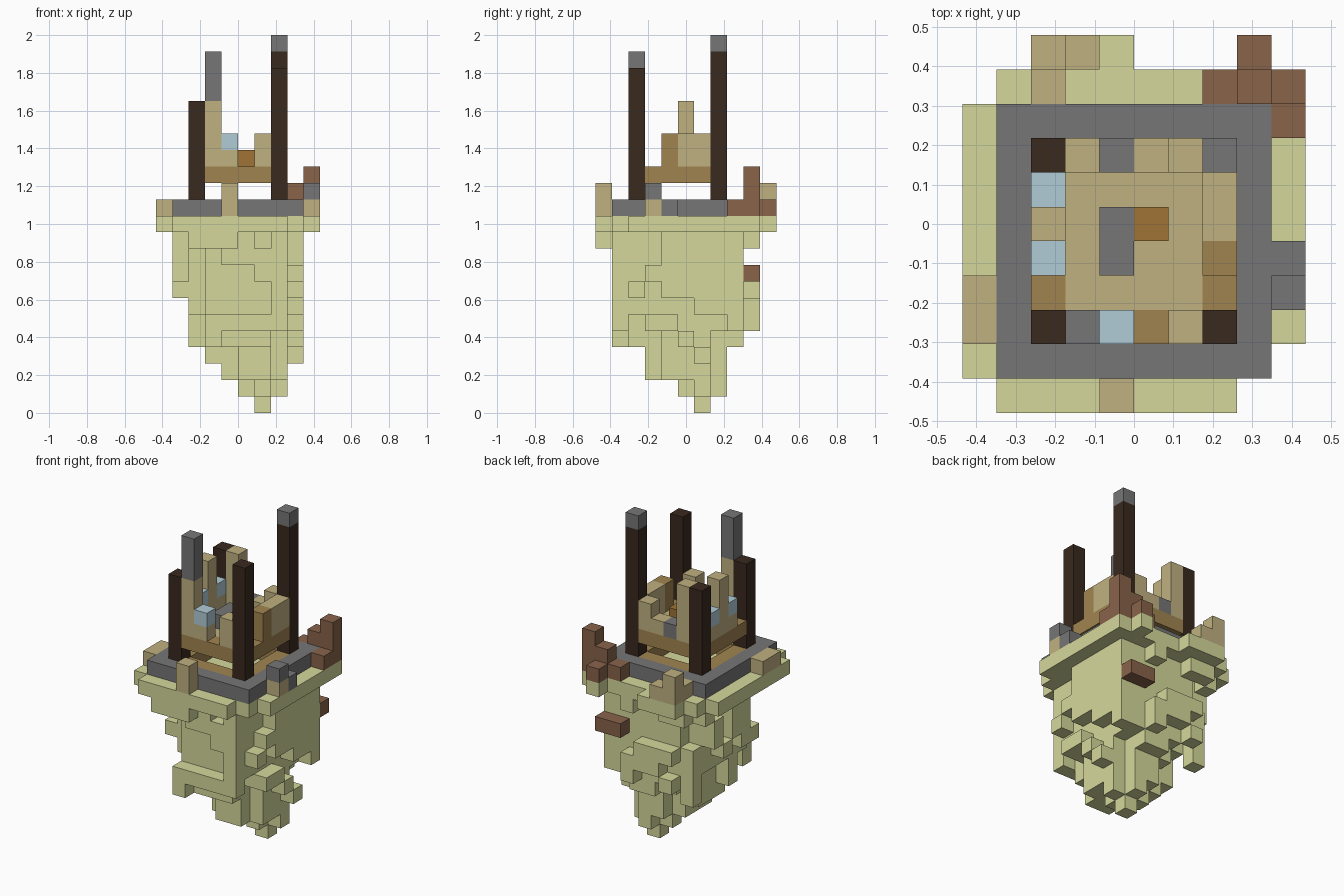
import bpy
import bmesh
from mathutils import Vector
from itertools import product

if "Cube" in bpy.data.objects:
    bpy.data.objects.remove(bpy.data.objects["Cube"], do_unlink=True)

COLUMNS, ROWS, LAYERS = 10, 11, 23
UNIT = 2 / LAYERS


def material(name, *rgb):
    """Flat material from display values 0-255, converted to linear."""
    colour = [((c / 255 + 0.055) / 1.055) ** 2.4 for c in rgb] + [1]
    mat = bpy.data.materials.new(name)
    mat.use_nodes = True
    mat.diffuse_color = colour
    mat.node_tree.nodes["Principled BSDF"].inputs["Base Color"].default_value = colour
    return mat


grass = material("pale green", 213, 216, 155)
stone = material("grey stone", 118, 118, 118)
timber = material("dark timber", 57, 41, 30)
plaster = material("tan plaster", 192, 177, 129)
planks = material("brown planks", 161, 132, 80)
chest = material("orange wood", 159, 115, 54)
glass = material("blue glass", 176, 204, 214)
clay = material("red brown clay", 136, 99, 74)


def box(x, y, z):
    """Set of cells; each argument is one index or an inclusive pair."""
    spans = [(a, a) if isinstance(a, int) else a for a in (x, y, z)]
    return set(product(*[range(lo, hi + 1) for lo, hi in spans]))


def trimmed(a, b, c, d, z):
    """Layer of cells with its four corners left out."""
    return box((a, b), (c + 1, d - 1), z) | box((a + 1, b - 1), (c, d), z)


def build(name, mat, *boxes):
    """Skin a group of unit cells as one clean mesh."""
    cells = set().union(*boxes)
    bm = bmesh.new()
    offset = Vector((COLUMNS / 2, ROWS / 2, 0))
    for cell in cells:
        for axis, side in product(range(3), (0, 1)):
            near = list(cell)
            near[axis] += 2 * side - 1
            if tuple(near) in cells:
                continue
            u, v = (axis + 1) % 3, (axis + 2) % 3
            corners = []
            for du, dv in ((0, 0), (1, 0), (1, 1), (0, 1)):
                p = Vector(cell)
                p[axis] += side
                p[u] += du
                p[v] += dv
                corners.append(bm.verts.new((p - offset) * UNIT))
            bm.faces.new(corners if side else corners[::-1])
    bmesh.ops.remove_doubles(bm, verts=bm.verts, dist=UNIT / 100)
    mesh = bpy.data.meshes.new(name)
    bm.to_mesh(mesh)
    bm.free()
    mesh.materials.append(mat)
    obj = bpy.data.objects.new(name, mesh)
    bpy.context.collection.objects.link(obj)


# Tapering hanging rock: tip, then one trimmed rectangle per layer upward
core = [(5, 7, 5, 7), (4, 7, 3, 7), (4, 7, 3, 7), (3, 7, 3, 7), (3, 7, 2, 8)]
core += [(2, 7, 2, 8)] * 5
rock = [box(6, 6, 0)] + [trimmed(*layer, k) for k, layer in enumerate(core, 1)]

# Lumps on the front, right, back and left of the rock
front = [box((3, 7), 1, 5), box(3, 1, 4), box((3, 5), 1, 10), box(7, (1, 2), (6, 10)),
         box((4, 6), 1, 9), box(6, 1, 8), box((4, 6), 2, 4), box(5, 3, 2)]
right = [box(8, (4, 8), (7, 10)), box(8, (6, 8), 6), box(8, 8, 5), box(7, 8, (5, 10)),
         box(8, 3, 8), box(8, 2, 7), box(8, (3, 4), 5), box(8, 5, 4), box(8, 6, 3)]
back = [box((4, 5), 9, (6, 7)), box(3, 9, 5), box(6, 9, (5, 6)), box((2, 3), 9, 10),
        box(6, 9, 10), box((5, 6), 8, 4), box(3, 9, 7)]
left = [box(1, (3, 4), 7), box(1, (4, 5), (8, 10)), box(1, 7, (8, 9)), box(2, 8, (4, 7)),
        box(2, 4, (4, 5)), box(1, 6, 7), box(3, (4, 6), 3), box(1, 8, 10)]
build("hanging_rock", grass, *rock, *front, *right, *back, *left, box((2, 4), 0, 10))

# Grassy rim
build("grass_rim", grass, box((1, 8), (1, 9), 11), box(0, (1, 8), 11), box(9, (2, 9), 11),
      box((1, 7), 0, 11), box((2, 4), 10, 11), box(8, 10, 11))

# Paved border with a step on one side, and plank flooring inside it
build("stone_border", stone, box((1, 8), (1, 8), 12) - box((2, 7), (2, 7), 12),
      box(9, 4, 12), box(9, 3, 13))
build("ground_planks", planks, box((2, 7), (2, 7), 12) - box((3, 6), (3, 6), 12))

# Tan blocks on the rim
build("rim_blocks", plaster, box(4, 0, (12, 13)), box(0, (2, 3), 12), box(9, 3, 12),
      box(2, (9, 10), 12), box(3, 10, 12), box(2, 10, 13))

# Clay steps at the back corner and a clay lump below them
build("clay_steps", clay, box((7, 9), 9, 12), box(8, 10, 12), box(9, 8, 12),
      box(8, 9, 13), box(9, 9, (13, 14)))
build("clay_lump", clay, box((7, 8), 9, 8))

# Four corner posts
tops = {(2, 2): 18, (2, 7): 18, (7, 2): 20, (7, 7): 21}
for number, ((x, y), top) in enumerate(tops.items(), 1):
    build(f"corner_post_{number}", timber, box(x, y, (13, top)))
build("post_cap", stone, box(7, 7, 22))

# Raised house floor and its plank frame
posts = set().union(*[box(x, y, 14) for x, y in tops])
build("house_floor", plaster, box((3, 6), (3, 6), 14))
build("floor_frame", planks, box((2, 7), (2, 7), 14) - box((3, 6), (3, 6), 14) - posts)

# House walls
build("front_wall", plaster, box((3, 4), 2, 15), box(3, 2, (16, 18)), box(6, 2, (15, 16)))
build("back_wall", plaster, box(3, 7, (15, 18)), box(5, 7, 15), box(6, 7, (15, 16)))
build("right_wall", plaster, box(7, (5, 6), (15, 16)))
build("right_wall_plank", planks, box(7, 4, (15, 16)))
build("left_wall", plaster, box(2, (4, 6), 15), box(2, 5, (16, 18)))
build("chimney", stone, box(3, 2, (19, 21)))
build("back_stone", stone, box(4, 7, 15))

# Windows and furniture
build("front_window", glass, box(4, 2, 16))
build("left_windows", glass, box(2, 4, 16), box(2, 6, 16))
build("stone_bench", stone, box(4, (4, 5), 15))
build("chest", chest, box(5, 5, 15))
